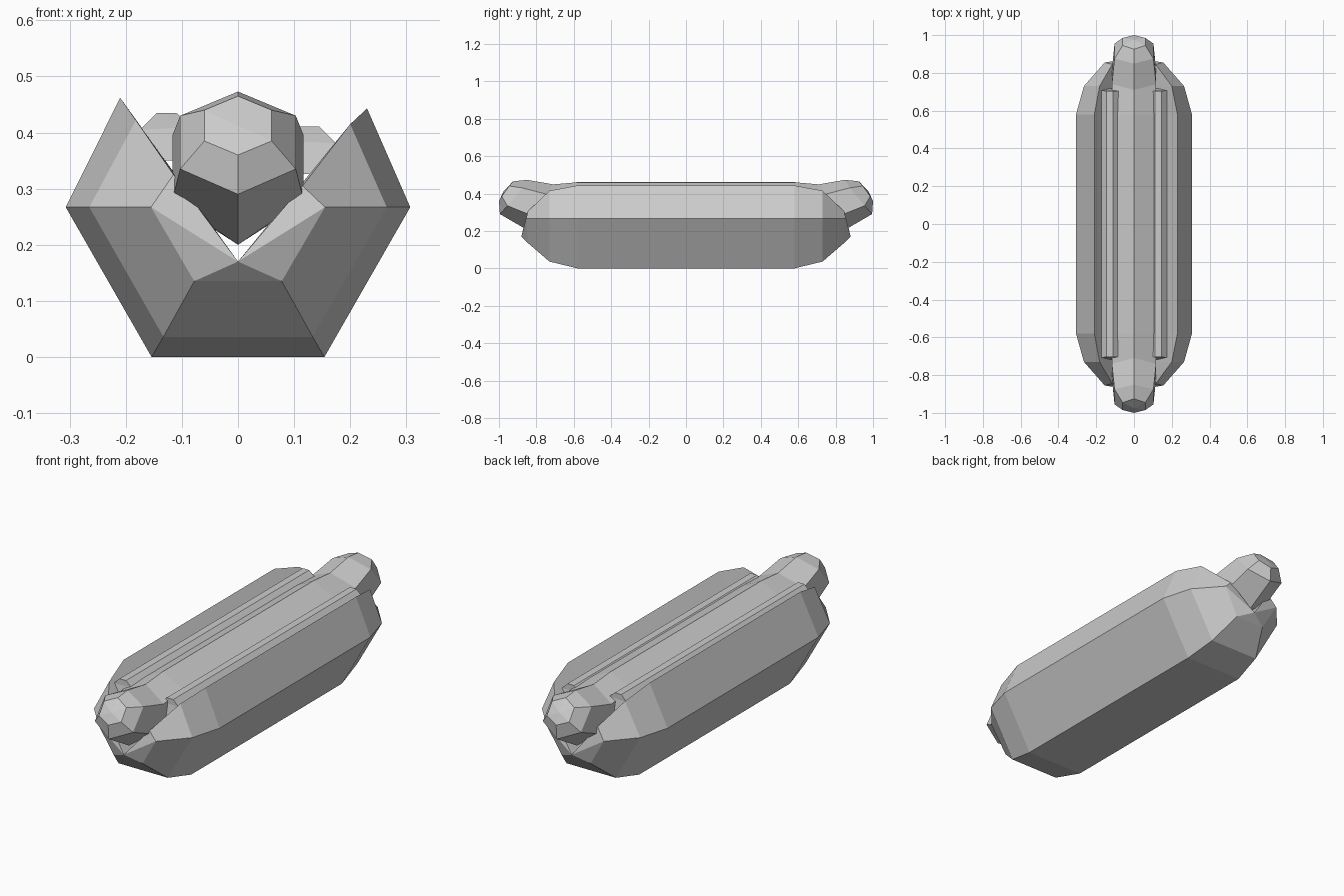
import bpy
import bmesh

cube = bpy.data.objects.get("Cube")
if cube:
    bpy.data.objects.remove(cube)

grey = bpy.data.materials.new("light grey")
grey.use_nodes = True
GREY = (0.6, 0.6, 0.6, 1)
grey.diffuse_color = GREY
grey.node_tree.nodes["Principled BSDF"].inputs["Base Color"].default_value = GREY


def loft(name, rings, hub=0):
    """Skin matching rings and close both ends with a fan around point hub."""
    bm = bmesh.new()
    rows = [[bm.verts.new(p) for p in ring] for ring in rings]
    n = len(rows[0])
    for a, b in zip(rows, rows[1:]):
        for i in range(n):
            j = (i + 1) % n
            bm.faces.new((a[i], a[j], b[j], b[i]))
    for row in (rows[0], rows[-1]):
        for k in range(1, n - 1):
            bm.faces.new((row[hub], row[(hub + k) % n], row[(hub + k + 1) % n]))
    bmesh.ops.recalc_face_normals(bm, faces=bm.faces)
    mesh = bpy.data.meshes.new(name)
    bm.to_mesh(mesh)
    bm.free()
    mesh.materials.append(grey)
    obj = bpy.data.objects.new(name, mesh)
    bpy.context.collection.objects.link(obj)
    return obj


def both_ends(half):
    """Continue a list of rings, tip first, with its mirror image in y."""
    return half + [[(x, -y, z) for x, y, z in r] for r in reversed(half)]


# Split bun: bottom, side and lip points with a groove in the middle
def bun_ring(bottom, side, right_lip, left_lip, groove):
    (bx, by, bz), (sx, sy) = bottom, side
    return [(bx, by, bz), (sx, sy, 0.267), right_lip, groove,
            left_lip, (-sx, sy, 0.267), (-bx, by, bz)]


bun = [
    bun_ring((0.078, -0.845, 0.135), (0.155, -0.855),
             (0.115, -0.845, 0.305), (-0.115, -0.845, 0.325), (0, -0.88, 0.17)),
    bun_ring((0.133, -0.73, 0.036), (0.265, -0.73),
             (0.2, -0.73, 0.415), (-0.182, -0.73, 0.422), (0, -0.73, 0.17)),
    bun_ring((0.154, -0.58, 0), (0.307, -0.58),
             (0.23, -0.58, 0.443), (-0.21, -0.58, 0.462), (0, -0.58, 0.17)),
]
loft("bun", both_ends(bun), hub=3)


# Six-sided sausage with upturned ends
def sausage_ring(width, top, upper, lower, bottom):
    return [(0, *top), (width, *upper), (width, *lower),
            (0, *bottom), (-width, *lower), (-width, *upper)]


sausage = [
    [(0, -0.975, 0.412)] * 6,
    sausage_ring(0.06, (-0.925, 0.465), (-0.945, 0.44), (-0.985, 0.385), (-1, 0.36)),
    sausage_ring(0.103, (-0.85, 0.473), (-0.875, 0.43), (-0.955, 0.335), (-0.995, 0.29)),
    sausage_ring(0.117, (-0.71, 0.449), (-0.74, 0.395), (-0.82, 0.28), (-0.84, 0.2)),
    sausage_ring(0.108, (-0.58, 0.46), (-0.58, 0.405), (-0.58, 0.27), (-0.58, 0.2)),
]
frank = loft("sausage", both_ends(sausage))
bm = bmesh.new()
bm.from_mesh(frank.data)
bmesh.ops.remove_doubles(bm, verts=bm.verts, dist=0.0001)
bmesh.ops.recalc_face_normals(bm, faces=bm.faces)
bm.to_mesh(frank.data)
bm.free()

# Long strips tucked between sausage and bun, cut back at an angle below
strip = [(0.08, 0), (0.11, 0.025), (0.145, 0.025), (0.175, -0.005),
         (0.16, -0.06), (0.1, -0.06)]
for name, sign, height in (("right_strip", -1, 0.41), ("left_strip", 1, 0.386)):
    front = [(sign * x, -0.705 - 0.2 * max(0, -z), height + z) for x, z in strip]
    loft(name, both_ends([front]))
